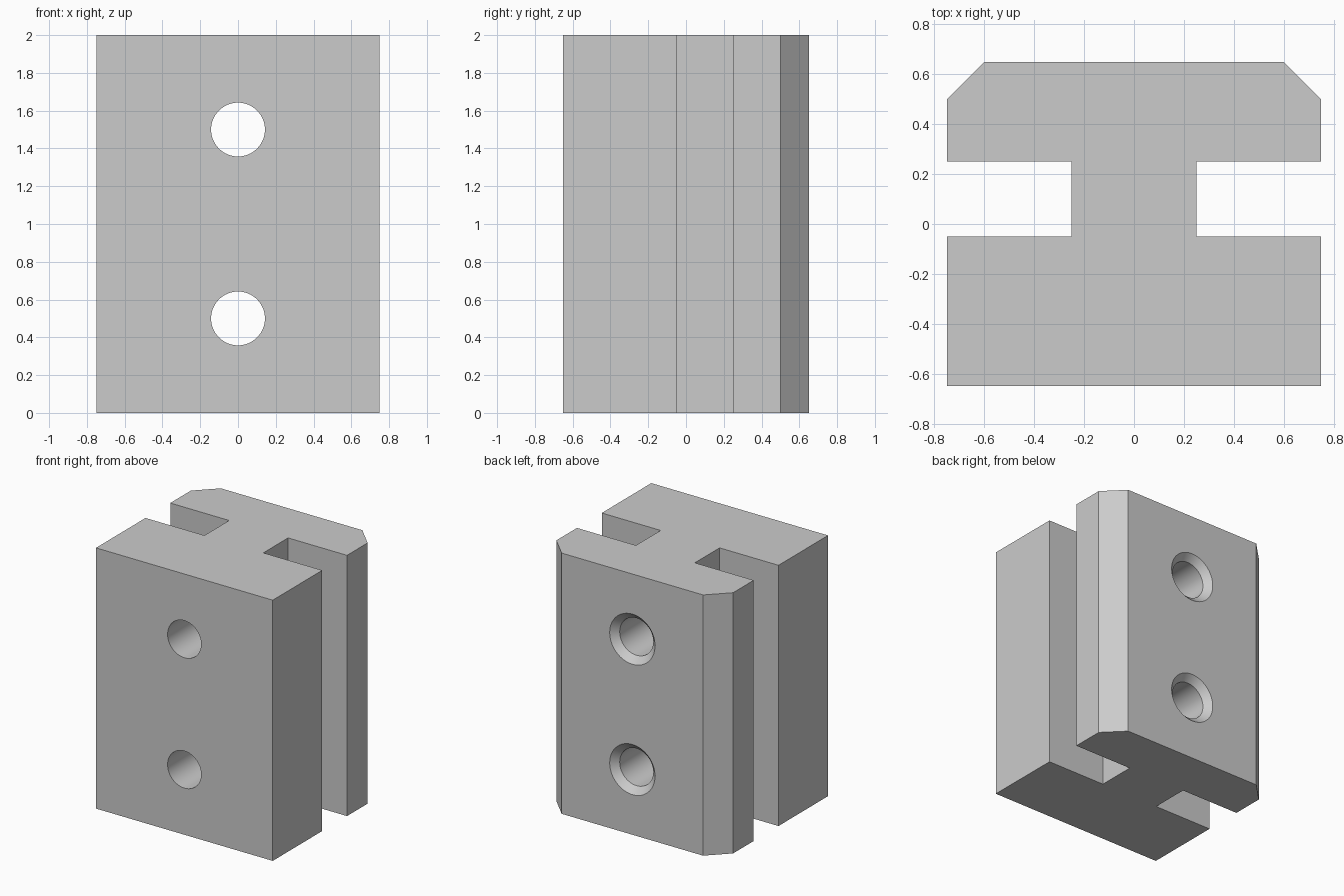
import bpy
import bmesh
from math import cos, sin, tau, radians

old = bpy.data.objects.get("Cube")
if old:
    bpy.data.objects.remove(old, do_unlink=True)

grey = bpy.data.materials.new("light grey")
grey.use_nodes = True
colour = (0.6, 0.6, 0.6, 1)
grey.diffuse_color = colour
grey.node_tree.nodes["Principled BSDF"].inputs["Base Color"].default_value = colour


def add_object(name, bm):
    bmesh.ops.recalc_face_normals(bm, faces=bm.faces)
    mesh = bpy.data.meshes.new(name)
    bm.to_mesh(mesh)
    bm.free()
    mesh.materials.append(grey)
    obj = bpy.data.objects.new(name, mesh)
    bpy.context.collection.objects.link(obj)
    return obj


# Slotted block: mirrored half profile, extruded upwards
half = [(0.75, -0.65), (0.75, -0.05), (0.25, -0.05), (0.25, 0.25),
        (0.75, 0.25), (0.75, 0.5), (0.6, 0.65)]
outline = half + [(-x, y) for x, y in reversed(half)]
bm = bmesh.new()
base = bm.faces.new([bm.verts.new((x, y, 0)) for x, y in outline])
top = bmesh.ops.extrude_face_region(bm, geom=[base], use_keep_orig=True)["geom"]
bmesh.ops.translate(bm, vec=(0, 0, 2),
                    verts=[v for v in top if isinstance(v, bmesh.types.BMVert)])
block = add_object("slotted_block", bm)


# Bolt hole cutter: straight bore that flares into a countersink at the back
def hole_cutter(name, z, sides=64):
    bm = bmesh.new()
    rings = []
    for y, r in [(-0.8, 0.1425), (0.6, 0.1425), (0.7, 0.2425)]:
        rings.append([bm.verts.new((r * cos(tau * i / sides), y, z + r * sin(tau * i / sides)))
                      for i in range(sides)])
    for a, b in zip(rings, rings[1:]):
        for i in range(sides):
            j = (i + 1) % sides
            bm.faces.new((a[i], a[j], b[j], b[i]))
    bm.faces.new(rings[0])
    bm.faces.new(rings[-1])
    cutter = add_object(name, bm)
    cutter.hide_render = True
    return cutter


cutters = [hole_cutter("lower_hole_cutter", 0.5), hole_cutter("upper_hole_cutter", 1.5)]
for cutter in cutters:
    mod = block.modifiers.new(cutter.name, 'BOOLEAN')
    mod.operation = 'DIFFERENCE'
    mod.solver = 'EXACT'
    mod.object = cutter

# Apply the cuts, then drop the cutters
for o in bpy.context.selected_objects:
    o.select_set(False)
bpy.context.view_layer.objects.active = block
block.select_set(True)
for cutter in cutters:
    bpy.ops.object.modifier_apply(modifier=cutter.name)
    bpy.data.objects.remove(cutter, do_unlink=True)
bpy.ops.object.shade_smooth_by_angle(angle=radians(30))
